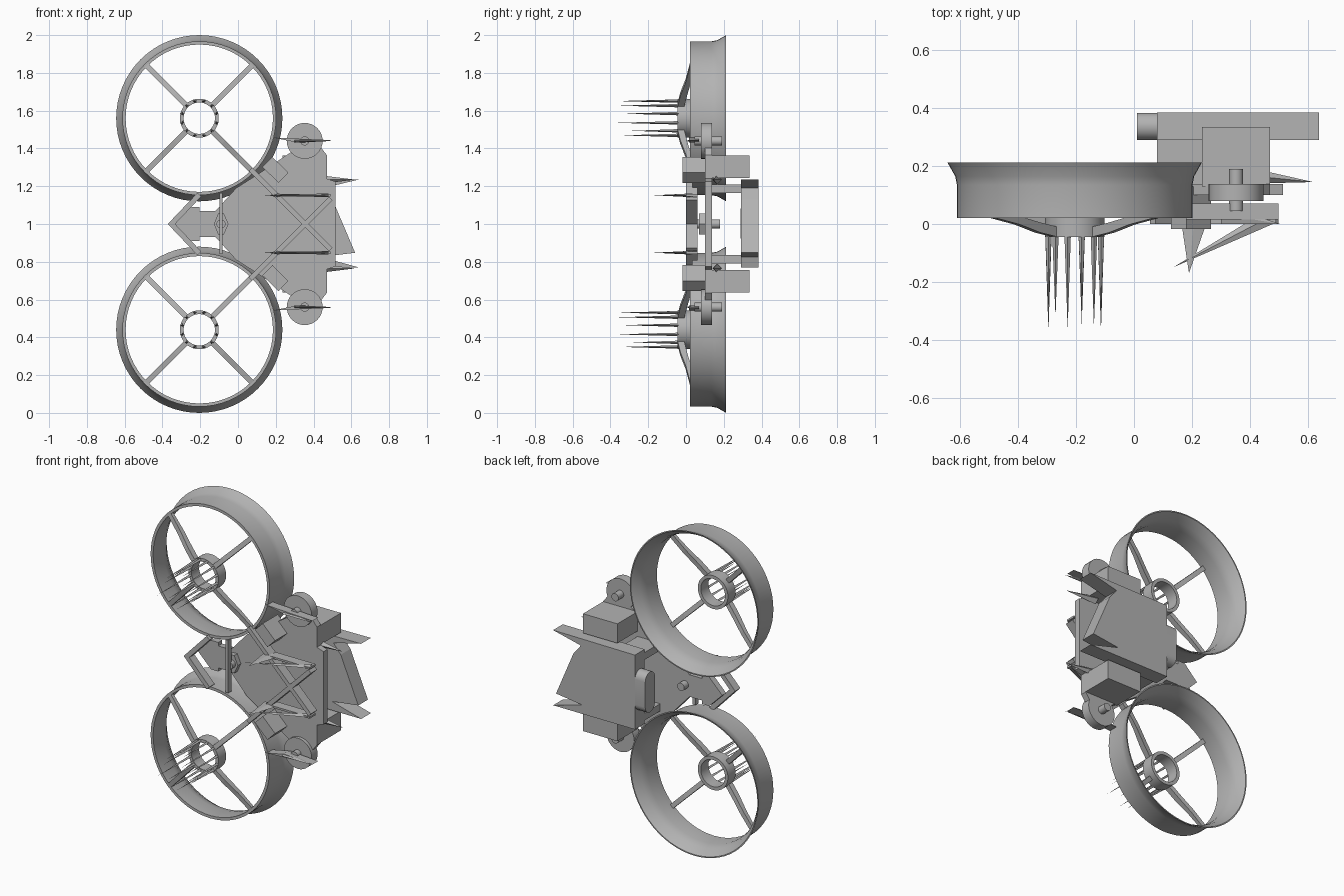
import bpy, bmesh, math
from mathutils import Vector

cube = bpy.data.objects.get("Cube")
if cube:
    bpy.data.objects.remove(cube, do_unlink=True)

grey = bpy.data.materials.new("plain_grey")
grey.use_nodes = True
grey.diffuse_color = (0.45, 0.45, 0.45, 1)
grey.node_tree.nodes["Principled BSDF"].inputs["Base Color"].default_value = (0.45, 0.45, 0.45, 1)

X, Y, Z = Vector((1, 0, 0)), Vector((0, 1, 0)), Vector((0, 0, 1))


def finish(name, bm, smooth=False):
    bmesh.ops.recalc_face_normals(bm, faces=bm.faces)
    mesh = bpy.data.meshes.new(name)
    bm.to_mesh(mesh)
    bm.free()
    mesh.materials.append(grey)
    ob = bpy.data.objects.new(name, mesh)
    bpy.context.collection.objects.link(ob)
    if smooth:
        bpy.ops.object.select_all(action='DESELECT')
        ob.select_set(True)
        bpy.context.view_layer.objects.active = ob
        bpy.ops.object.shade_smooth_by_angle(angle=math.radians(35))
    return ob


def prism(name, pts, origin, u, v, w, smooth=False):
    """Extrude a 2D outline (in directions u, v) along w."""
    bm = bmesh.new()
    o = Vector(origin)
    face = bm.faces.new([bm.verts.new(o + u * a + v * b) for a, b in pts])
    new = bmesh.ops.extrude_face_region(bm, geom=[face])["geom"]
    bmesh.ops.translate(bm, vec=w, verts=[g for g in new if isinstance(g, bmesh.types.BMVert)])
    return finish(name, bm, smooth)


def plate(name, pts, y0, y1):
    """Outline in x, z with thickness along y."""
    return prism(name, pts, (0, y0, 0), X, Z, Y * (y1 - y0))


def box(name, x, y, z):
    return plate(name, [(x[0], z[0]), (x[1], z[0]), (x[1], z[1]), (x[0], z[1])], *y)


def pin(name, x, z, r, y0, y1):
    ring = [(r * math.cos(i * math.tau / 32), r * math.sin(i * math.tau / 32)) for i in range(32)]
    return prism(name, ring, (x, y0, z), X, Z, Y * (y1 - y0), True)


def bar(name, a, b, width, y0, y1):
    """Straight bar between two x, z points."""
    a, b = Vector((a[0], 0, a[1])), Vector((b[0], 0, b[1]))
    d = (b - a).normalized()
    n = d.cross(Y) * (width / 2)
    return plate(name, [(p.x, p.z) for p in (a + n, b + n, b - n, a - n)], y0, y1)


def spike(name, base, tip, ru, rv, u, v):
    """Four-sided spike with half-widths ru, rv."""
    bm = bmesh.new()
    base = Vector(base)
    ends = [bm.verts.new(base + d) for d in (u * ru, v * rv, -u * ru, -v * rv)]
    bm.faces.new(ends)
    top = bm.verts.new(tip)
    for i in range(4):
        bm.faces.new((ends[i], ends[(i + 1) % 4], top))
    return finish(name, bm)


def lathe(name, profile, x, z, steps=64):
    """Closed profile (radius, y) turned around the y direction."""
    bm = bmesh.new()
    rows = []
    for i in range(steps):
        a = i * math.tau / steps
        rows.append([bm.verts.new((x + r * math.cos(a), y, z + r * math.sin(a))) for r, y in profile])
    n = len(profile)
    for i in range(steps):
        p, q = rows[i], rows[(i + 1) % steps]
        for j in range(n):
            k = (j + 1) % n
            bm.faces.new((p[j], p[k], q[k], q[j]))
    return finish(name, bm, True)


DUCT = [(.39, .02), (.407, .02), (.407, .135), (.413, .165), (.44, .213), (.433, .213), (.402, .165), (.39, .12)]
HUB = [(.083, -.045), (.103, -.045), (.103, .03), (.083, .03)]
SPOKE = [(.095, -.045), (.18, -.03), (.28, -.002), (.395, .02), (.395, .04), (.28, .026), (.18, .005), (.095, -.01)]

for side, s in (("upper", 1), ("lower", -1)):
    cx, cz = -.205, 1 + s * .56

    # Ducted ring, hub and curved spokes
    lathe(side + "_duct", DUCT, cx, cz)
    lathe(side + "_hub", HUB, cx, cz, 40)
    for i in range(4):
        a = math.radians(45 + 90 * i)
        d = Vector((math.cos(a), 0, math.sin(a)))
        n = d.cross(Y) * .028
        prism(f"{side}_spoke_{i}", SPOKE, Vector((cx, 0, cz)) - n / 2, d, Y, n)

    # Needles around the hub
    for i in range(12):
        a = math.tau * (i + .5) / 12
        x, z = cx + .094 * math.cos(a), cz + .094 * math.sin(a)
        spike(f"{side}_needle_{i}", (x, -.04, z), (x, -.33 - .045 * math.sin(i * 2.4), z), .011, .009, X, Z)

    # Long strut crossing the front of the body, with claws
    bar(side + "_strut", (cx + .27, cz - s * .27), (.17, 1 + s * .185), .026, 0, .035)
    bar(side + "_cross_bar", (.17, 1 + s * .185), (.49, 1 - s * .135), .026, 0, .06)
    zc = 1 + s * .152
    spike(side + "_long_claw", (.48, .03, zc), (.135, -.15, zc), .03, .01, Y, Z)
    spike(side + "_front_claw", (.21, .03, zc), (.19, -.17, zc), .05, .01, X, Z)
    bar(side + "_claw_root", (.2, zc), (.49, zc), .012, 0, .06)

    # Angled block on the shoulder
    zb = 1 + s * .287
    bar(side + "_shoulder_block", (.155, zb + .042), (.24, zb - .042), .075, -.018, .13)

    # Pivot disc, axle and its two blades
    zd = 1 + s * .44
    pin(side + "_disc", .353, zd, .095, .08, .138)
    pin(side + "_axle", .353, zd, .024, .045, .19)
    plate(side + "_blade_plate", [(.18, zd + s * .018), (.31, zd + s * .012), (.5, zd + s * .004), (.31, zd - s * .008)], .015, .07)
    spike(side + "_blade_tip", (.3, .035, zd), (.505, 0, zd), .035, .01, Y, Z)

    # Rear pod, mounting post and spikes
    box(side + "_rear_pod", (.235, .47), (.13, .335), sorted((1 + s * .243, 1 + s * .363)))
    box(side + "_post", (.08, .235), (.13, .29), sorted((1 + s * .165, 1 + s * .21)))
    spike(side + "_pod_spike", (.42, .165, 1 + s * .235), (.62, .145, 1 + s * .235), .025, .025, Y, Z)

    # Front chevron arm
    bar(side + "_chevron", (-.362, 1 - s * .01), (-.205, 1 + s * .155), .028, 0, .05)

# Main body plate, mirrored about its middle line
half = [(-.345, 0), (-.255, .09), (-.205, .09), (-.205, .068), (-.12, .068), (-.01, .19), (.1, .26), (.28, .38),
        (.32, .43), (.42, .43), (.47, .365), (.47, .24), (.515, .225)]
body = [(x, 1 + z) for x, z in half] + [(x, 1 - z) for x, z in reversed(half[1:])]
plate("body_plate", body, .1, .138)

# Nose pivot and upright rod
bar("nose_rod", (-.09, .84), (-.09, 1.165), .018, .02, .05)
pin("nose_pivot", -.09, 1, .024, .04, .18)
plate("nose_lens", [(-.128, 1), (-.105, 1.055), (-.075, 1.055), (-.05, 1), (-.075, .945), (-.105, .945)], .07, .1)

# Rear wing block with pointed tail
wing = [(.08, .77), (.64, .77), (.44, .825), (.62, .848), (.5, 1.13), (.45, 1.19), (.64, 1.235), (.08, 1.23)]
plate("rear_wing", wing, .29, .385)

# Rounded bar at the leading edge of the wing
stadium = []
for end, start in ((1.08, 0), (.925, math.pi)):
    for i in range(13):
        a = start + math.pi * i / 12
        stadium.append((.337 + .0475 * math.cos(a), end + .0475 * math.sin(a)))
prism("rounded_bar", stadium, (.01, 0, 0), Y, Z, X * .1, True)
